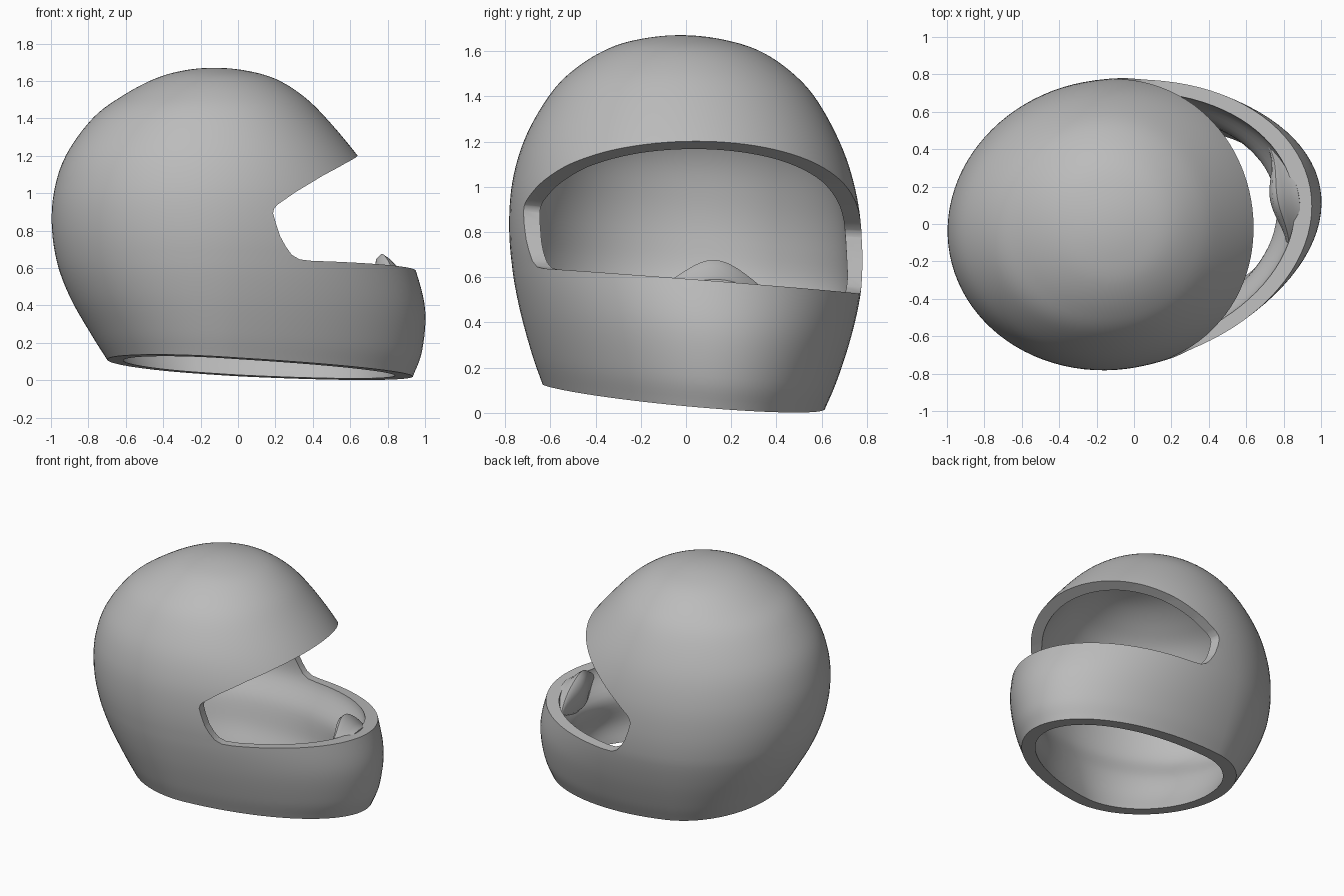
import bpy, bmesh, math
from mathutils import Vector, Matrix

if "Cube" in bpy.data.objects:
    bpy.data.objects.remove(bpy.data.objects["Cube"])

grey = bpy.data.materials.new("shell_grey")
grey.use_nodes = True
COLOUR = (0.5, 0.5, 0.5, 1)
grey.diffuse_color = COLOUR
grey.node_tree.nodes["Principled BSDF"].inputs["Base Color"].default_value = COLOUR

CX = -0.13      # fore-aft centre of every ring
BASE, TOP = 0.07, 1.67
SIDES = 96
STEPS = 6

# Height, back x, front x, half width, inner inset at the front and the sides
KEYS = [Vector(k) for k in (
    (BASE, -.70, .945, .615, .09, .15),
    (.20, -.78, .995, .665, .14, .15),
    (.40, -.89, 1.01, .725, .21, .16),
    (.60, -.965, .955, .765, .08, .09),
    (.80, -1.0, .87, .775, .08, .09),
    (1.0, -.99, .78, .755, .08, .09),
    (1.2, -.925, .64, .695, .08, .08),
    (1.4, -.78, .47, .585, .08, .08),
    (1.52, -.62, .345, .47, .08, .08),
    (1.61, -.45, .20, .325, .08, .08),
    (1.655, -.295, .04, .165, .08, .08),
    (TOP, CX, CX, 0, .08, .08))]


def smooth_levels(keys):
    """Catmull-Rom through the keys, mirrored over the crown."""
    crown = keys[-2].copy()
    crown[1], crown[2], crown[3] = keys[-2][2], keys[-2][1], -keys[-2][3]
    pts = [2 * keys[0] - keys[1]] + keys + [crown]
    out = []
    for a, b, c, d in zip(pts, pts[1:], pts[2:], pts[3:]):
        for i in range(STEPS):
            t = i / STEPS
            out.append(b + (c - a) * t / 2 + (a - 2.5 * b + 2 * c - d / 2) * t * t
                       + (1.5 * (b - c) + (d - a) / 2) * t ** 3)
    return out


def inner_height(z):
    return BASE + (z - BASE) * .956


def add_ring(bm, level, inner):
    z, back, front, width, inset_f, inset_s = level
    kf, ks = (1 - inset_f, 1 - inset_s) if inner else (1, 1)
    if inner:
        z = inner_height(z)
    ring = []
    for i in range(SIDES):
        a = math.tau * i / SIDES
        reach = (front - CX) * kf if math.cos(a) > 0 else (CX - back) * ks
        ring.append(bm.verts.new((CX + reach * math.cos(a), width * ks * math.sin(a), z)))
    return ring


def bridge(bm, a, b):
    n = len(a)
    for i in range(n):
        j = (i + 1) % n
        bm.faces.new((a[i], a[j], b[j], b[i]))


def finish(bm, name):
    bmesh.ops.recalc_face_normals(bm, faces=bm.faces)
    mesh = bpy.data.meshes.new(name)
    bm.to_mesh(mesh)
    bm.free()
    mesh.materials.append(grey)
    obj = bpy.data.objects.new(name, mesh)
    bpy.context.collection.objects.link(obj)
    return obj


# Shell: outer and inner ring stacks joined along the neck opening
bm = bmesh.new()
levels = smooth_levels(KEYS)
stacks = [[add_ring(bm, lv, inner) for lv in levels] for inner in (False, True)]
bridge(bm, stacks[0][0], stacks[1][0])
for stack, top in zip(stacks, (TOP, inner_height(TOP))):
    for low, high in zip(stack, stack[1:]):
        bridge(bm, low, high)
    pole = bm.verts.new((CX, 0, top))
    for i in range(SIDES):
        bm.faces.new((stack[-1][i], stack[-1][(i + 1) % SIDES], pole))
shell = finish(bm, "helmet_shell")

# Face opening: side outline pushed through the shell
OUTLINE = ((1.3, .595), (.27, .587), (.20, .592), (.155, .615), (.12, .66), (.09, .71),
           (.065, .78), (.05, .835), (.055, .86), (.075, .885), (.18, .96),
           (.345, 1.06), (.5, 1.14), (.635, 1.205), (1.3, 1.55))
bm = bmesh.new()
sides = [[bm.verts.new((x, y, z)) for x, z in OUTLINE] for y in (-1.2, 1.2)]
for s in sides:
    bm.faces.new(s)
bridge(bm, *sides)
cutter = finish(bm, "opening_cutter")
cutter.hide_render = True
mod = shell.modifiers.new("face_opening", 'BOOLEAN')
mod.operation, mod.solver, mod.object = 'DIFFERENCE', 'EXACT', cutter
bpy.context.view_layer.objects.active = shell
bpy.ops.object.modifier_apply(modifier=mod.name)
bpy.data.objects.remove(cutter)

# Nose guard: hump that swells out of the chin padding and sinks back at both ends
SECTION = ((.90, .5), (.89, .6), (.85, .62), (.81, .66), (.775, .685), (.75, .66),
           (.735, .59), (.75, .45), (.80, .40), (.90, .40))
ROOT = Vector((.90, .5))
bm = bmesh.new()
rows = []
for i in range(1, 32):
    t = i / 16 - 1
    a = t * .6
    swell = math.cos(t * math.pi / 2) ** 2
    row = []
    for point in SECTION:
        x, z = ROOT.lerp(Vector(point), swell)
        row.append(bm.verts.new((CX + (x - CX) * math.cos(a),
                                 .66 * (x - CX) * math.sin(a) - .03, z)))
    rows.append(row)
for a, b in zip(rows, rows[1:]):
    bridge(bm, a, b)
bm.faces.new(rows[0])
bm.faces.new(rows[-1])
guard = finish(bm, "nose_guard")

# Pose: turn slightly, slope the neck rim and lean to one side
TURN = Matrix.Rotation(math.radians(10.5), 3, 'Z')
for part in (shell, guard):
    for v in part.data.vertices:
        x, y, z = TURN @ v.co
        low = max(0, 1 - z / .6)
        lean = .08 - .057 * min(1, max(0, (z - .8) / .8))
        slope = .05 if x > 0 else .065
        v.co = (x, y + .02 - .02 * low, z - slope * low * x - lean * y)
    bpy.ops.object.select_all(action='DESELECT')
    part.select_set(True)
    bpy.context.view_layer.objects.active = part
    bpy.ops.object.shade_smooth_by_angle(angle=math.radians(40))
